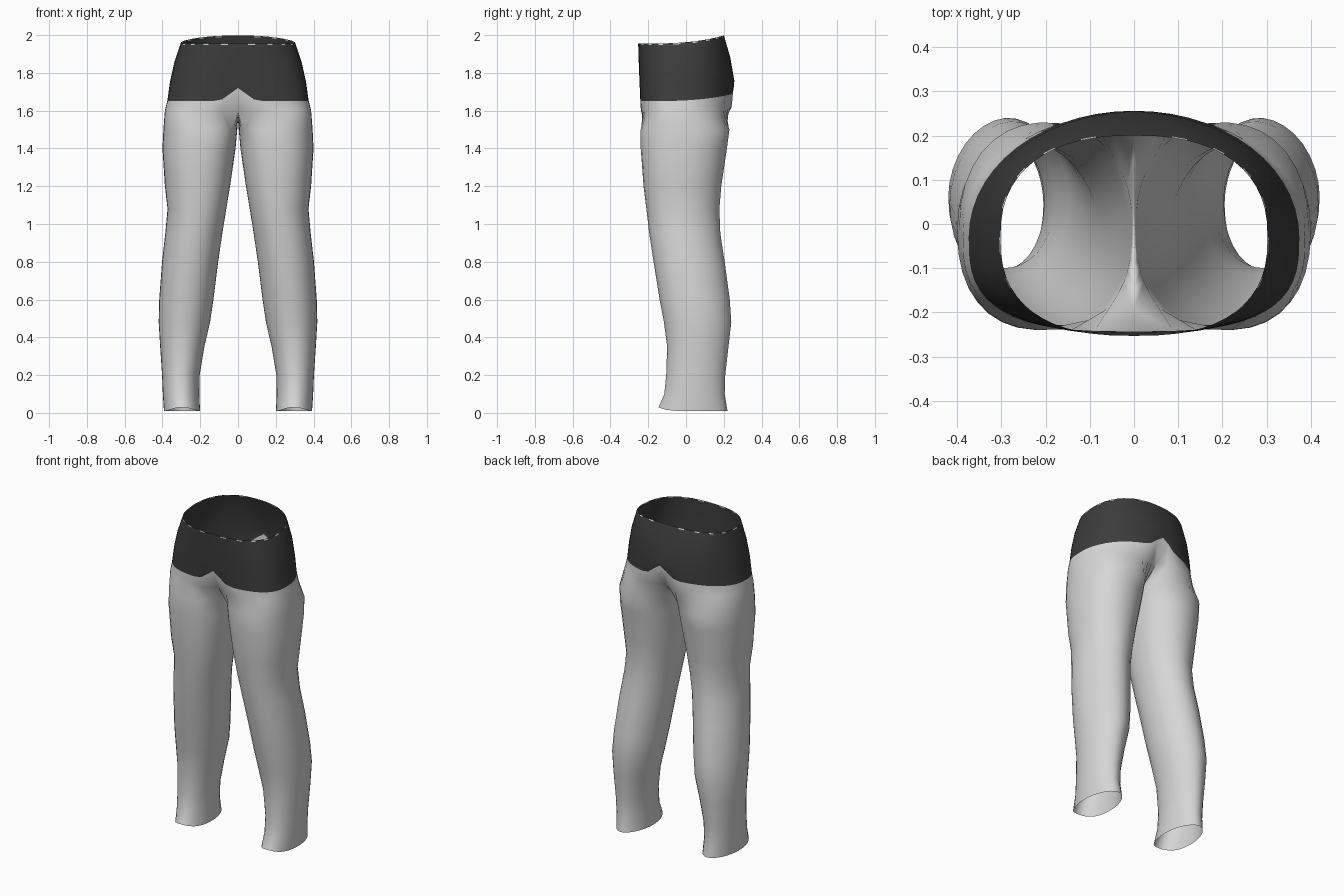
import bpy, bmesh
from math import sin, cos, pi, exp, radians

cube = bpy.data.objects.get("Cube")
if cube:
    bpy.data.objects.remove(cube, do_unlink=True)


def material(name, value):
    m = bpy.data.materials.new(name)
    m.use_nodes = True
    colour = (value, value, value, 1)
    m.diffuse_color = colour
    bsdf = m.node_tree.nodes["Principled BSDF"]
    bsdf.inputs["Base Color"].default_value = colour
    bsdf.inputs["Roughness"].default_value = 0.9
    return m


def power(v, p):
    return abs(v) ** p * (1 if v >= 0 else -1)


def oval(angle, x0, x1, y0, y1, widest, p_front, p_back):
    # point on an oval filling the box, with its own squareness front and back
    s = sin(angle)
    p, depth = (p_front, widest - y0) if s < 0 else (p_back, y1 - widest)
    return ((x0 + x1) / 2 + (x1 - x0) / 2 * power(cos(angle), p),
            widest + depth * power(s, p))


OUTER, INNER = 28, 8       # segments around the outside and the inseam
SPREAD = radians(62)       # where the inseam begins on a leg

# hip rows: front z, back z, half width, front y, back y, squareness front, back
hips = [(1.955, 1.998, 0.302, -0.253, 0.20, 0.80, 0.84),
        (1.947, 1.99, 0.305, -0.253, 0.203, 0.80, 0.84),
        (1.85, 1.88, 0.338, -0.25, 0.235, 0.74, 0.91),
        (1.75, 1.78, 0.36, -0.246, 0.252, 0.70, 0.97),
        (1.65, 1.69, 0.374, -0.243, 0.256, 0.68, 0.99),
        (1.60, 1.62, 0.387, -0.242, 0.25, 0.68, 0.94)]
BORDER = 4                 # row where the dark band ends

# leg rows: z, inner x, outer x, front y, back y
legs = [(1.50, 0.004, 0.395, -0.24, 0.23),
        (1.40, 0.013, 0.40, -0.24, 0.217),
        (1.20, 0.042, 0.387, -0.225, 0.187),
        (1.08, 0.062, 0.373, -0.21, 0.177),
        (0.95, 0.083, 0.385, -0.195, 0.182),
        (0.80, 0.105, 0.402, -0.172, 0.205),
        (0.60, 0.13, 0.417, -0.14, 0.232),
        (0.48, 0.148, 0.42, -0.117, 0.24),
        (0.35, 0.178, 0.412, -0.10, 0.225),
        (0.20, 0.203, 0.402, -0.105, 0.208),
        (0.10, 0.205, 0.398, -0.115, 0.205),
        (0.01, 0.201, 0.392, -0.145, 0.22)]

bm = bmesh.new()

# hip half: open rows from the front centre round to the back centre
rows = []
for i, (zf, zb, w, yf, yb, pf, pb) in enumerate(hips):
    row = []
    for j in range(OUTER + 1):
        x, y = oval(-pi / 2 + pi * j / OUTER, -w, w, yf, yb, -0.03, pf, pb)
        if j in (0, OUTER):
            x = 0
        z = zf + (zb - zf) * ((y - yf) / (yb - yf)) ** 3
        if i == BORDER:
            z += 0.07 * exp(-(x / 0.06) ** 2)
        if i == len(hips) - 1:
            y *= 1 - 0.2 * exp(-(x / 0.05) ** 2)
        row.append(bm.verts.new((x, y, z)))
    rows.append(row)

# crotch seam closes the last hip row into a ring
front, back = rows[-1][0].co, rows[-1][-1].co
for k in range(1, INNER):
    t = k / INNER
    p = back.lerp(front, t)
    rows[-1].append(bm.verts.new((0, p.y, p.z - 0.06 * sin(pi * t))))

# one leg: closed rings down to the hem, rounder lower down
for i, (z, x0, x1, y0, y1) in enumerate(legs):
    ring = []
    start, sweep = -pi / 2 - SPREAD, pi + 2 * SPREAD
    square = 0.82 + 0.13 * min(1, i / 4)
    for j in range(OUTER + INNER):
        if j <= OUTER:
            a = start + sweep * j / OUTER
        else:
            a = start + sweep + (pi - 2 * SPREAD) * (j - OUTER) / INNER
        x, y = oval(a, x0, x1, y0, y1, (y0 + y1) / 2, square, square + 0.1)
        lift = 0.02 * max(0, -sin(a)) ** 4 if i == len(legs) - 1 else 0
        ring.append(bm.verts.new((x, y, z + lift)))
    rows.append(ring)

# skin the rows: dark above the border, with worn light patches on the rim
for i, (up, low) in enumerate(zip(rows, rows[1:])):
    n = OUTER if i < len(hips) - 1 else OUTER + INNER
    for j in range(n):
        k = (j + 1) % len(low) if n > OUTER else j + 1
        f = bm.faces.new((up[j], low[j], low[k], up[k]))
        worn = i == 0 and j % 3 == 1
        f.material_index = 1 if i < BORDER and not worn else 0

mesh = bpy.data.meshes.new("trousers")
bm.to_mesh(mesh)
bm.free()
mesh.materials.append(material("light grey cloth", 0.67))
mesh.materials.append(material("dark grey cloth", 0.045))

trousers = bpy.data.objects.new("trousers", mesh)
bpy.context.collection.objects.link(trousers)
mirror = trousers.modifiers.new("other_half", 'MIRROR')
mirror.use_clip = True
mirror.merge_threshold = 0.001

bpy.ops.object.select_all(action='DESELECT')
trousers.select_set(True)
bpy.context.view_layer.objects.active = trousers
bpy.ops.object.shade_smooth_by_angle(angle=radians(60))
